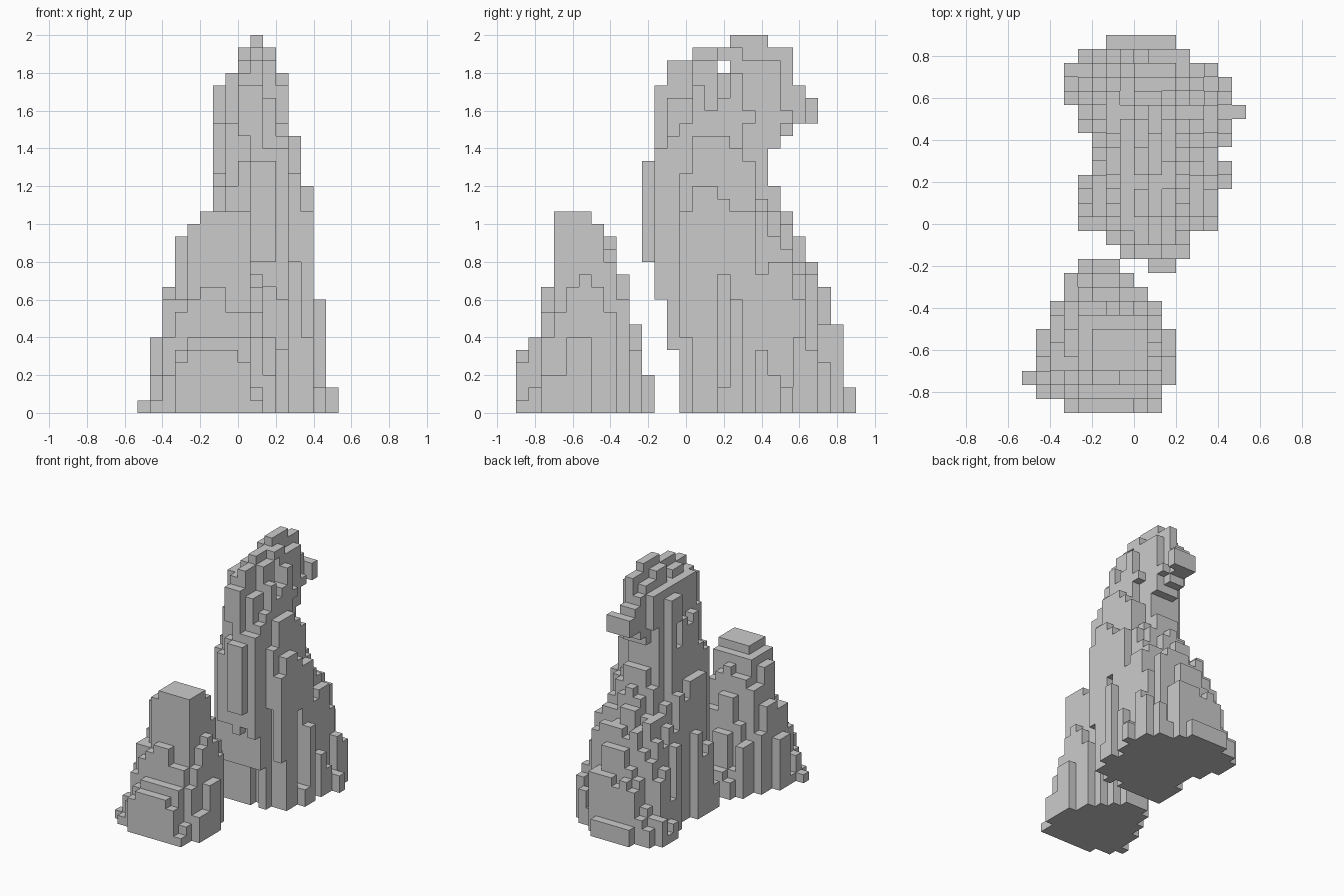
import bpy, bmesh, random
from mathutils import Vector

if "Cube" in bpy.data.objects:
    bpy.data.objects.remove(bpy.data.objects["Cube"])

U = 2 / 30          # edge of one block
Y0 = -0.9           # y of block row 0


def steps(runs, count):
    """Expand (first_layer, value) runs to one value per layer."""
    out, value, table = [], 0, dict(runs)
    for k in range(count):
        value = table.get(k, value)
        out.append(value)
    return out


def ramp(runs, count):
    """Like steps, but sloping from each run to the next."""
    out = []
    for k in range(count):
        lo = [r for r in runs if r[0] <= k][-1]
        hi = next((r for r in runs if r[0] > k), lo)
        t = (k - lo[0]) / (hi[0] - lo[0]) if hi != lo else 0
        out.append(lo[1] + (hi[1] - lo[1]) * t)
    return out


def carve(layers, front, back, left, right, plan, power, seed, gaps=()):
    """Stack rounded slices, limited by the plan outline, with rough columns."""
    rnd = random.Random(seed)
    rough = {(i, j): rnd.uniform(-0.25, 0.42) for i in range(-9, 10) for j in range(28)}
    runs = (front, back, left, right)
    front, back, left, right = (steps(r, layers) for r in runs)
    f, b, l, r = (ramp(q, layers) for q in runs)
    plan_left, plan_right = (steps(p, 28) for p in plan)
    cells = set()
    for k in range(layers):
        cx, cy = (l[k] + r[k]) / 2, (f[k] + b[k]) / 2
        rx, ry = (r[k] - l[k]) / 2, (b[k] - f[k]) / 2
        for j in range(front[k], back[k]):
            for i in range(max(left[k], plan_left[j]), min(right[k], plan_right[j])):
                x, y = i + .5 - cx, j + .5 - cy
                u, v = abs(x) / rx, abs(y) / ry
                p = power(k, x, y)
                ridge = min(abs(x), abs(y)) <= 0.8
                if ridge or u ** p + v ** p < 1.0 + rough[i, j]:
                    cells.add((i, j, k))
    return {c for c in cells if not any(g(*c) for g in gaps)}


def build(name, cells):
    """Skin the outside of the block set and merge coplanar faces."""
    bm = bmesh.new()
    verts = {}

    def vert(p):
        if p not in verts:
            verts[p] = bm.verts.new(Vector((p[0] * U, Y0 + p[1] * U, p[2] * U)))
        return verts[p]

    for c in cells:
        for axis in range(3):
            for side in (0, 1):
                n = list(c)
                n[axis] += 1 if side else -1
                if tuple(n) in cells:
                    continue
                a, b = (axis + 1) % 3, (axis + 2) % 3
                ring = []
                for da, db in ((0, 0), (1, 0), (1, 1), (0, 1)):
                    q = list(c)
                    q[axis] += side
                    q[a] += da
                    q[b] += db
                    ring.append(vert(tuple(q)))
                bm.faces.new(ring if side else ring[::-1])
    bmesh.ops.dissolve_limit(bm, angle_limit=0.01, verts=bm.verts[:], edges=bm.edges[:])
    mesh = bpy.data.meshes.new(name)
    bm.to_mesh(mesh)
    bm.free()
    bpy.context.collection.objects.link(bpy.data.objects.new(name, mesh))


def tall_power(k, x, y):
    """Corner fullness: square left foot, undercut front, rounded beak."""
    if k < 3 and x < 0:
        return 5
    if k < 12 and y < 0:
        return 1.7 if x > 0 else 2.0
    if k >= 20:
        return 1.6 if y > 0 and k < 26 else 2.1
    return 2.3


# Tall hooked rock, with a small window and side groove under its crest
tall = carve(
    30,
    front=[(0, 13), (5, 12), (9, 11), (12, 10), (20, 11), (26, 12), (28, 14), (29, 17)],
    back=[(0, 27), (2, 26), (7, 25), (10, 24), (12, 23), (14, 22), (16, 21), (18, 20),
          (21, 21), (22, 22), (23, 24), (25, 23), (26, 22), (29, 20)],
    left=[(0, -5), (5, -4), (10, -3), (16, -2), (26, -1), (27, 0), (29, 1)],
    right=[(0, 8), (2, 7), (9, 6), (18, 5), (22, 4), (27, 3), (29, 2)],
    plan=([(10, 1), (11, -2), (13, -4), (17, -3), (20, -4), (22, -5), (25, -4), (26, -3)],
          [(10, 3), (11, 4), (12, 5), (13, 6), (16, 7), (18, 6), (19, 7), (21, 8),
           (22, 7), (24, 6), (25, 4), (26, 3)]),
    power=tall_power,
    seed=4,
    gaps=(lambda i, j, k: j == 16 and k == 27,
          lambda i, j, k: j == 16 and k in (25, 26) and i >= 2))
build("tall_rock", tall)

# Short rock in front, steepest on its back right side
short = carve(
    16,
    front=[(0, 0), (5, 1), (6, 2), (10, 3)],
    back=[(0, 11), (3, 10), (7, 9), (11, 8), (14, 7), (15, 6)],
    left=[(0, -8), (1, -7), (6, -6), (10, -5), (14, -4), (15, -3)],
    right=[(0, 3), (6, 2), (11, 1)],
    plan=([(0, -5), (1, -7), (2, -8), (3, -7), (6, -6), (8, -5), (10, -4)],
          [(0, 2), (2, 3), (6, 2), (8, 1), (9, 0), (10, -1)]),
    power=lambda k, x, y: 4 if k < 1 or k > 9 or (x > 0 and y > 0) else 2.5,
    seed=9)
build("short_rock", short)
